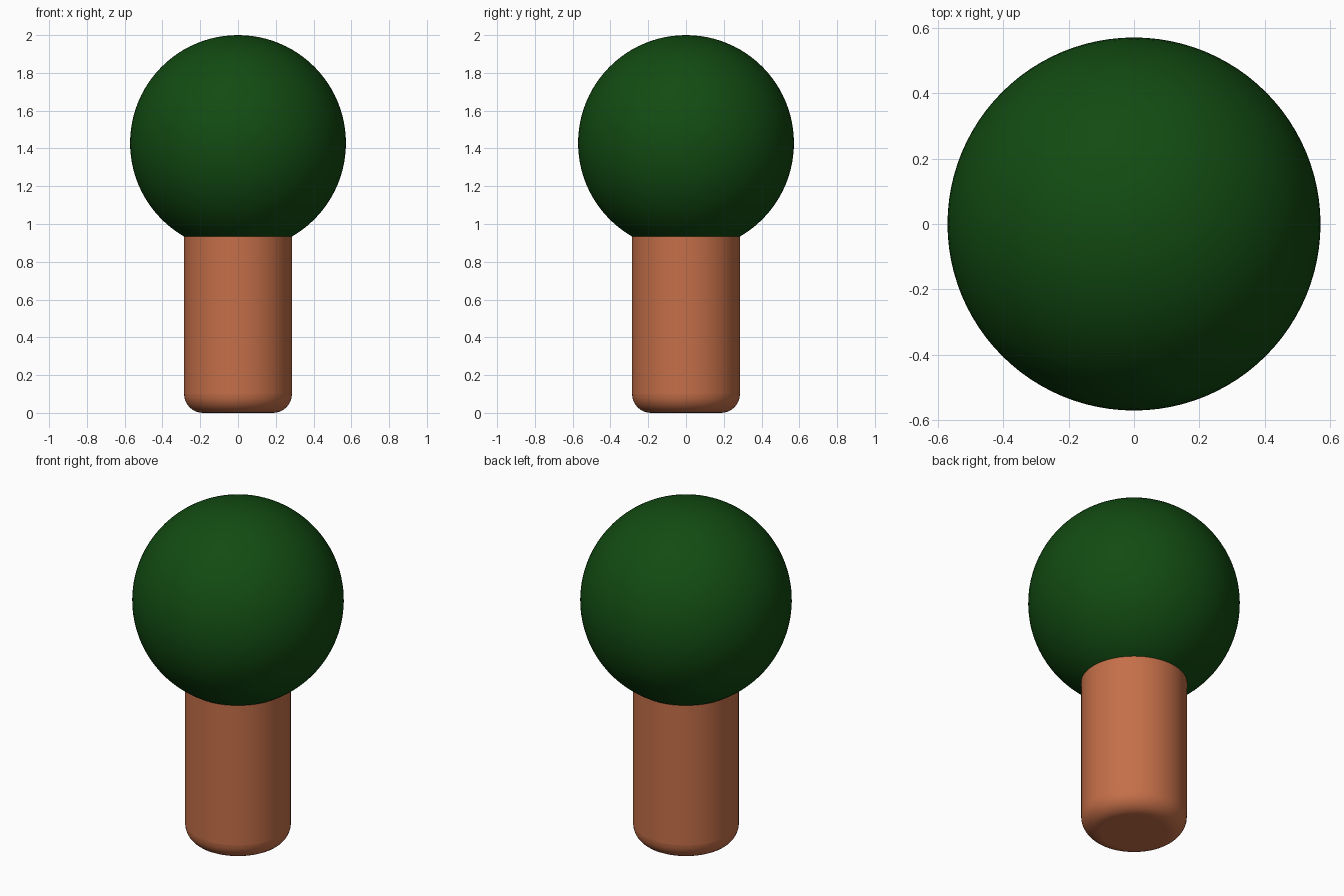
import bpy
import math

cube = bpy.data.objects.get("Cube")
if cube:
    bpy.data.objects.remove(cube, do_unlink=True)

UNIT = 2 / 7  # the trunk radius; the whole tree is seven units tall


def make_material(name, rgb):
    mat = bpy.data.materials.new(name)
    mat.use_nodes = True
    mat.diffuse_color = (*rgb, 1)
    bsdf = mat.node_tree.nodes["Principled BSDF"]
    bsdf.inputs["Base Color"].default_value = (*rgb, 1)
    bsdf.inputs["Roughness"].default_value = 0.8
    return mat


def finish(name, mat):
    obj = bpy.context.object
    obj.name = obj.data.name = name
    obj.data.materials.append(mat)
    return obj


bark = make_material("bark_brown", (0.56, 0.16, 0.066))
leaf = make_material("leaf_green", (0.006, 0.07, 0.006))

# Trunk: cylinder with rounded rims, its top hidden inside the crown
bpy.ops.mesh.primitive_cylinder_add(vertices=64, radius=UNIT, depth=4 * UNIT,
                                    location=(0, 0, 2 * UNIT))
trunk = finish("trunk", bark)
bpy.ops.object.shade_smooth_by_angle(angle=math.radians(40))
bevel = trunk.modifiers.new("rounded_rims", "BEVEL")
bevel.width = 0.1
bevel.segments = 8
bevel.limit_method = "ANGLE"
bevel.angle_limit = math.radians(40)
bpy.ops.object.modifier_apply(modifier=bevel.name)
bpy.ops.object.shade_smooth_by_angle(angle=math.radians(40))

# Crown: smooth ball of foliage
bpy.ops.mesh.primitive_uv_sphere_add(segments=96, ring_count=48, radius=2 * UNIT,
                                     location=(0, 0, 5 * UNIT))
finish("crown", leaf)
bpy.ops.object.shade_smooth()
